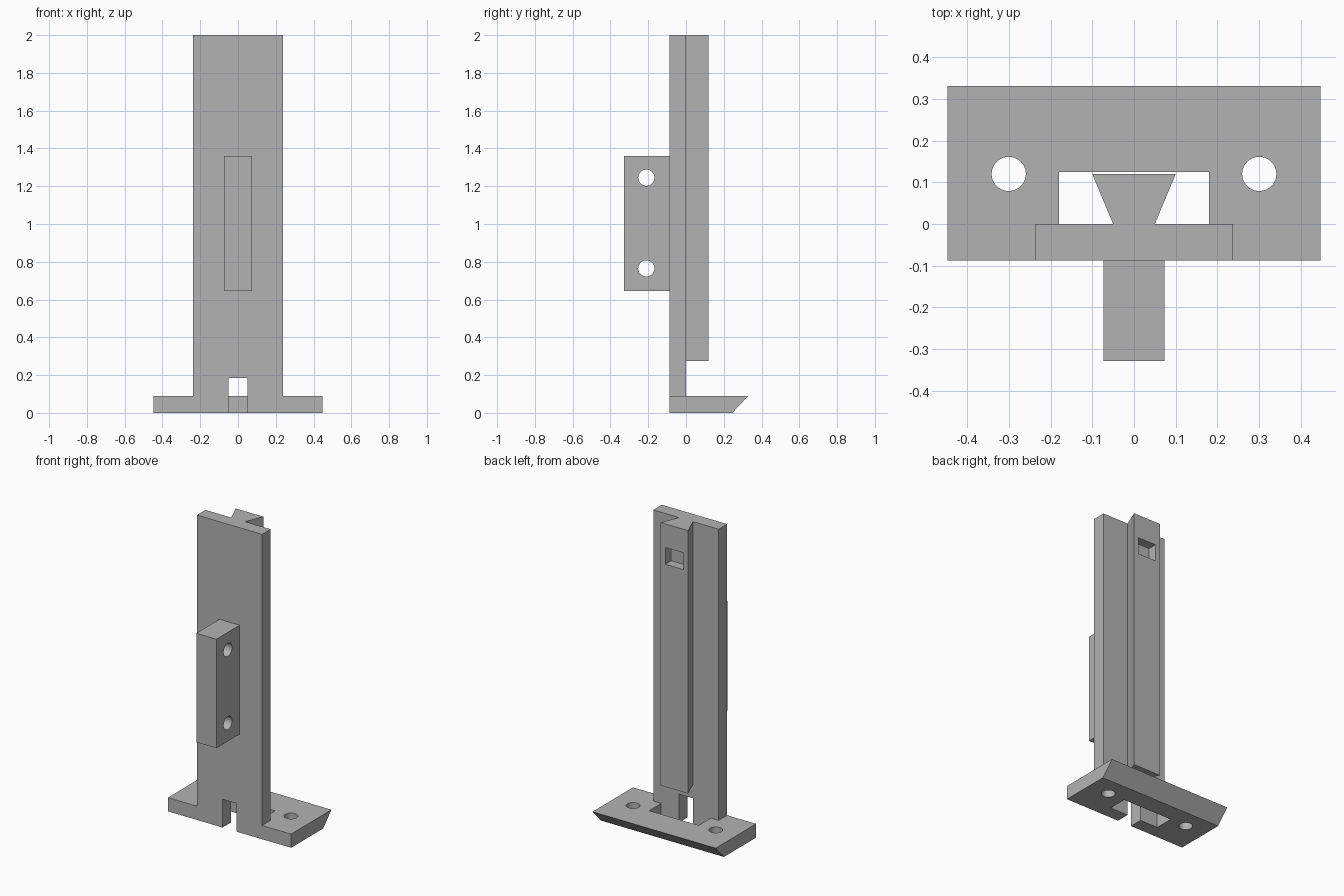
import bpy
import math

cube = bpy.data.objects.get("Cube")
if cube:
    bpy.data.objects.remove(cube, do_unlink=True)

grey = bpy.data.materials.new("plain grey")
grey.use_nodes = True
colour = (0.45, 0.45, 0.45, 1)
grey.diffuse_color = colour
grey.node_tree.nodes["Principled BSDF"].inputs["Base Color"].default_value = colour


def prism(name, outline, low, high, place):
    """Extrude a closed outline; place(u, v, w) maps it into space."""
    n = len(outline)
    verts = [place(u, v, w) for w in (low, high) for u, v in outline]
    faces = [list(range(n))[::-1], list(range(n, 2 * n))]
    faces += [[i, (i + 1) % n, (i + 1) % n + n, i + n] for i in range(n)]
    mesh = bpy.data.meshes.new(name)
    mesh.from_pydata(verts, [], faces)
    mesh.materials.append(grey)
    obj = bpy.data.objects.new(name, mesh)
    bpy.context.collection.objects.link(obj)
    return obj


def along_x(u, v, w):
    return (w, u, v)


def along_z(u, v, w):
    return (u, v, w)


def box(name, half, y0, y1, z0, z1):
    return prism(name, [(y0, z0), (y1, z0), (y1, z1), (y0, z1)], -half, half, along_x)


def circle(u, v, r, sides=40):
    angles = [math.tau * i / sides for i in range(sides)]
    return [(u + r * math.cos(a), v + r * math.sin(a)) for a in angles]


def combine(target, other, operation):
    """Apply a boolean and discard the second shape."""
    mod = target.modifiers.new("combine", "BOOLEAN")
    mod.operation = operation
    mod.solver = "EXACT"
    mod.object = other
    bpy.context.view_layer.objects.active = target
    bpy.ops.object.modifier_apply(modifier=mod.name)
    bpy.data.objects.remove(other, do_unlink=True)


FRONT, BACK, THICK = -0.088, 0.33, 0.09

# Foot plate with an undercut back edge, joined to the tall back plate
bracket = prism("rail_bracket",
                [(FRONT, 0), (0.245, 0), (BACK, THICK), (FRONT, THICK)],
                -0.447, 0.447, along_x)
combine(bracket, box("back_plate", 0.237, FRONT, 0, 0, 2), "UNION")

# Opening in the foot, and the slot through the back plate
combine(bracket, box("foot_opening", 0.18, 0, 0.125, -0.1, 0.15), "DIFFERENCE")
combine(bracket, box("front_slot", 0.05, -0.2, 0.06, -0.1, 0.185), "DIFFERENCE")

# Screw holes in the foot
for x in (-0.3, 0.3):
    hole = prism("screw_hole", circle(x, 0.12, 0.041), -0.1, 0.2, along_z)
    combine(bracket, hole, "DIFFERENCE")

# Dovetail rail with a latch pocket near the top
rail = prism("dovetail_rail",
             [(-0.05, -0.04), (0.05, -0.04), (0.05, 0), (0.1, 0.12),
              (-0.1, 0.12), (-0.05, 0)], 0.275, 2, along_z)
combine(rail, box("latch_pocket", 0.066, 0.06, 0.2, 1.735, 1.845), "DIFFERENCE")
combine(bracket, rail, "UNION")

# Front lug with two cross holes
lug = box("front_lug", 0.073, -0.328, -0.04, 0.645, 1.36)
for z in (0.765, 1.245):
    hole = prism("pin_hole", circle(-0.21, z, 0.043), -0.2, 0.2, along_x)
    combine(lug, hole, "DIFFERENCE")
combine(bracket, lug, "UNION")

# Smooth the hole walls, keep all other edges sharp
bpy.ops.object.select_all(action="DESELECT")
bracket.select_set(True)
bpy.context.view_layer.objects.active = bracket
bpy.ops.object.shade_smooth_by_angle(angle=math.radians(20))
